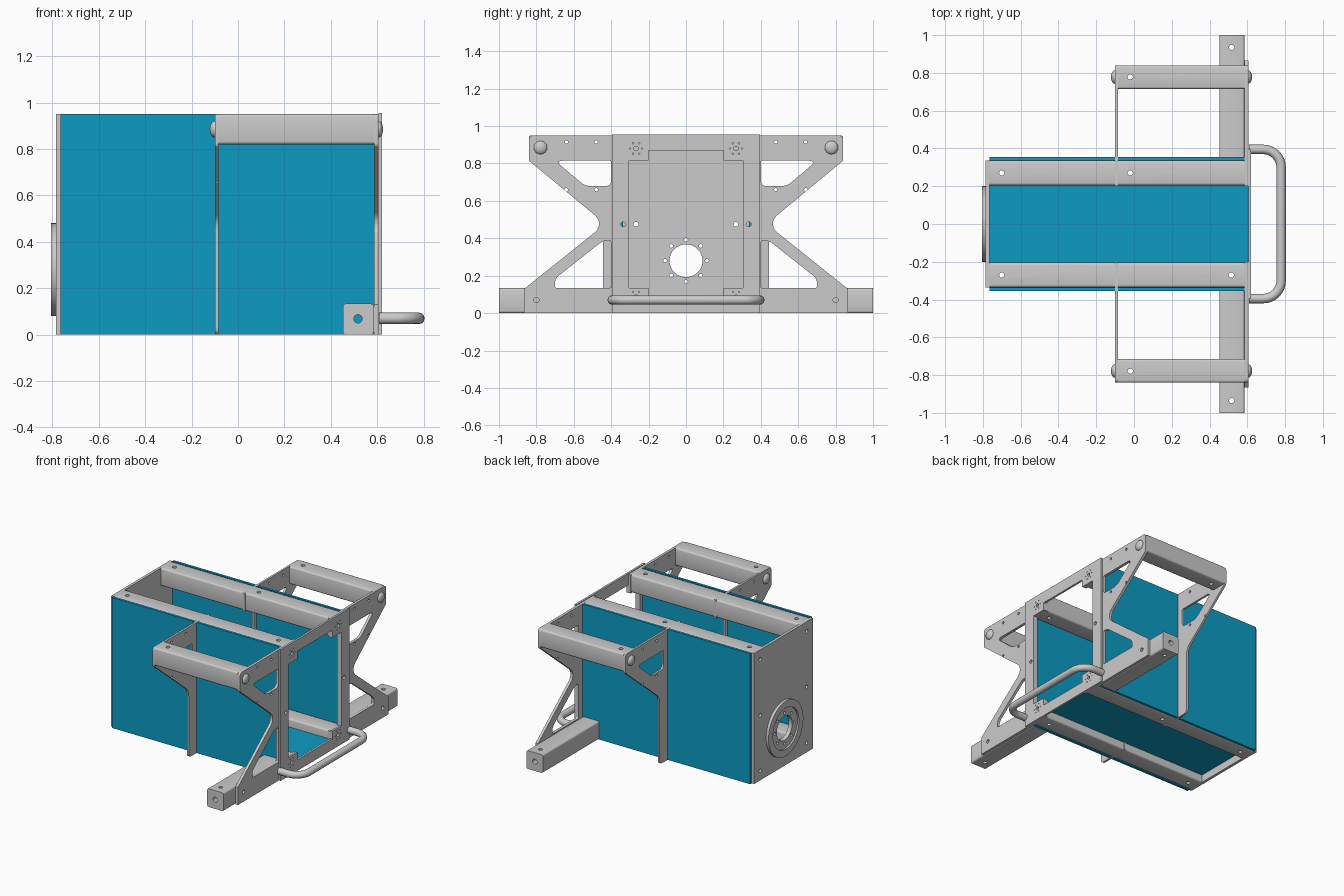
import bpy, bmesh, math
from mathutils import Matrix, Vector

if "Cube" in bpy.data.objects:
    bpy.data.objects.remove(bpy.data.objects["Cube"])

blue = bpy.data.materials.new("blue_panel")
blue.diffuse_color = (0.004, 0.33, 0.55, 1)
blue.use_nodes = True
blue.node_tree.nodes["Principled BSDF"].inputs["Base Color"].default_value = blue.diffuse_color


def link(name, mesh, mat=None, smooth=True):
    ob = bpy.data.objects.new(name, mesh)
    bpy.context.collection.objects.link(ob)
    if mat:
        mesh.materials.append(mat)
    if smooth:
        bpy.ops.object.select_all(action='DESELECT')
        ob.select_set(True)
        bpy.context.view_layer.objects.active = ob
        bpy.ops.object.shade_smooth_by_angle(angle=math.radians(35))
    return ob


def circle(y, z, r, n=20):
    return [(y + r * math.cos(2 * math.pi * i / n), z + r * math.sin(2 * math.pi * i / n)) for i in range(n)]


def fillet(pts, s=1):
    """Round polygon corners; each point is (y, z) or (y, z, radius)."""
    out = []
    for i, p in enumerate(pts):
        c = Vector(p[:2])
        if len(p) == 2:
            out.append(c)
            continue
        a = (Vector(pts[i - 1][:2]) - c).normalized()
        b = (Vector(pts[(i + 1) % len(pts)][:2]) - c).normalized()
        p0, p1 = c + a * p[2], c + b * p[2]
        for k in range(6):
            t = k / 5
            out.append(p0 * (1 - t) ** 2 + c * 2 * t * (1 - t) + p1 * t * t)
    return [(q[0] * s, q[1]) for q in out]


def plate(name, loops, x0, x1):
    """Flat plate in the YZ plane; the first loop is the outline, the rest are holes."""
    cu = bpy.data.curves.new(name, 'CURVE')
    cu.dimensions, cu.fill_mode, cu.extrude = '2D', 'BOTH', (x1 - x0) / 2
    for lp in loops:
        sp = cu.splines.new('POLY')
        sp.points.add(len(lp) - 1)
        for pt, q in zip(sp.points, lp):
            pt.co = (q[0], q[1], 0, 1)
        sp.use_cyclic_u = True
    tmp = bpy.data.objects.new(name + "_curve", cu)
    bpy.context.collection.objects.link(tmp)
    dg = bpy.context.evaluated_depsgraph_get()
    me = bpy.data.meshes.new_from_object(tmp.evaluated_get(dg))
    bpy.data.objects.remove(tmp)
    me.transform(Matrix(((0, 0, 1, (x0 + x1) / 2), (1, 0, 0, 0), (0, 1, 0, 0), (0, 0, 0, 1))))
    bm = bmesh.new()
    bm.from_mesh(me)
    bmesh.ops.remove_doubles(bm, verts=bm.verts, dist=1e-5)
    bmesh.ops.recalc_face_normals(bm, faces=bm.faces)
    bm.to_mesh(me)
    return link(name, me)


def box(name, lo, hi, mat=None, axis=None, drills=()):
    """Box; long edges along axis are rounded, drills are (point, direction, radius)."""
    lo, hi = Vector(lo), Vector(hi)
    bm = bmesh.new()
    bmesh.ops.create_cube(bm, size=1)
    for v in bm.verts:
        v.co = Vector([(lo[i] + hi[i]) / 2 + v.co[i] * (hi[i] - lo[i]) for i in range(3)])
    if axis is not None:
        ed = [e for e in bm.edges if abs((e.verts[0].co - e.verts[1].co).normalized()[axis]) > .9]
        bmesh.ops.bevel(bm, geom=ed, offset=.012, segments=3, profile=.5, affect='EDGES')
    me = bpy.data.meshes.new(name)
    bm.to_mesh(me)
    ob = link(name, me, mat, False)
    for p, d, r in drills:
        cb = bmesh.new()
        m = Matrix.Translation(p) @ Vector((0, 0, 1)).rotation_difference(Vector(d)).to_matrix().to_4x4()
        bmesh.ops.create_cone(cb, cap_ends=True, segments=20, radius1=r, radius2=r, depth=2, matrix=m)
        cm = bpy.data.meshes.new("cutter")
        cb.to_mesh(cm)
        cut = link("cutter", cm, None, False)
        cut.hide_render = True
        mod = ob.modifiers.new("drill", 'BOOLEAN')
        mod.operation, mod.solver, mod.object = 'DIFFERENCE', 'EXACT', cut
        bpy.context.view_layer.objects.active = ob
        bpy.ops.object.modifier_apply(modifier=mod.name)
        bpy.data.objects.remove(cut)
    ob.select_set(False)
    link_smooth(ob)
    return ob


def link_smooth(ob):
    bpy.ops.object.select_all(action='DESELECT')
    ob.select_set(True)
    bpy.context.view_layer.objects.active = ob
    bpy.ops.object.shade_smooth_by_angle(angle=math.radians(35))


# Lengthwise bays of the box: rear and front, split by the middle plates
bays = {"rear": (-.765, -.1), "front": (-.085, .585)}
UP = (0, 0, 1)
inner = [(.2, .13), (.305, .13), (.305, .815), (.2, .815)]
top = [(.2, .95), (.84, .95, .025), (.84, .815, .01)]
win_up = [(.4, .815, .01), (.7, .815, .045), (.54, .68, .03), (.4, .68, .03)]
win_low = [(.4, .39, .02), (.44, .39, .03), (.7, .185, .025), (.7, .135, .01), (.4, .135, .01)]

for s, side in ((1, "left"), (-1, "right")):
    ys = lambda a, b: (min(a * s, b * s), max(a * s, b * s))
    small = [circle(s * y, z, .009, 12) for y in (.48, .64) for z in (.66, .915)]
    frame_holes = [circle(s * .335, .475, .013)]

    # Winged side plates: front with foot, middle with straight leg
    front = top + [(.465, .505, .03), (.465, .45, .03), (.865, .13), (.865, 0), (.2, 0)] + inner
    plate("front_wing_" + side, [fillet(front, s), fillet(win_up, s), fillet(win_low, s),
          circle(s * .8, .07, .014)] + small + frame_holes, .585, .605)
    mid = top + [(.445, .49, .04), (.445, 0, .03), (.2, 0)] + inner
    plate("middle_wing_" + side, [fillet(mid, s), fillet(win_up, s)] + small + frame_holes, -.1, -.085)

    # Panels and box rails
    for bay, (x0, x1) in bays.items():
        a, b = ys(.337, .355)
        box(f"side_panel_{bay}_{side}", (x0, a, 0), (x1, b, .95), blue)
        hx = -.7 if bay == "rear" else (-.02 if s > 0 else .515)
        a, b = ys(.205, .335)
        for z, lvl in ((0, "bottom"), (.82, "top")):
            box(f"{lvl}_rail_{bay}_{side}", (x0, a, z), (x1, b, z + .13), None, 0,
                [((hx, s * .27, z), UP, .014)])

    # Upper arm rail and lower foot bar
    a, b = ys(.715, .84)
    box("upper_arm_" + side, (-.085, a, .82), (.585, b, .95), None, 0, [((-.02, s * .778, .9), UP, .014)])
    a, b = ys(.355, 1)
    box("foot_bar_" + side, (.452, a, 0), (.585, b, .133), None, 1,
        [((.517, s * .935, .06), UP, .014), ((.517, s * .7, .068), (0, 1, 0), .018)])

    # Domed bolts on the arm ends
    for x, depth, end in ((.605, .02, "front"), (-.1, .022, "middle")):
        bm = bmesh.new()
        bmesh.ops.create_uvsphere(bm, u_segments=24, v_segments=12, radius=1,
            matrix=Matrix.Translation((x, s * .778, .885)) @ Matrix.Diagonal((depth, .036, .036, 1)))
        me = bpy.data.meshes.new("bolt")
        bm.to_mesh(me)
        link(f"arm_bolt_{end}_{side}", me)

# Floor panel
box("floor_panel", (-.765, -.205, .055), (.605, .205, .07), blue)

# Front frame with stepped corners
quarter = [(.305, .135), (.305, .815), (.2, .815), (.2, .87)]
half = [(.2, .08), (.2, .135)] + quarter
opening = half + [(-y, z) for y, z in reversed(half)]
outline = [(.395, 0), (.395, .955), (-.395, .955), (-.395, 0)]
holes = [circle(s * .335, .475, .013) for s in (1, -1)]
holes += [circle(s * .267 + .032 * math.cos(k * math.pi / 3), z + .032 * math.sin(k * math.pi / 3), .004, 8)
          for s in (1, -1) for z in (.88, .085) for k in range(6)]
holes += [circle(s * .267, z, .012) for s in (1, -1) for z in (.88, .085)]
plate("front_frame", [outline, opening] + holes, .605, .62)

# Rear end plate and round flange
ring = [circle(.112 * math.cos(k * math.pi / 4), .28 + .112 * math.sin(k * math.pi / 4), .01, 12) for k in range(8)]
bore = circle(0, .28, .088, 32)
corners = [circle(s * .267, z, .013) for s in (1, -1) for z in (.07, .475, .88)]
plate("end_plate", [[(-.337, 0), (.337, 0), (.337, .95), (-.337, .95)], bore] + ring + corners, -.785, -.765)
plate("flange_rim", [circle(0, .28, .2, 48), circle(0, .28, .15, 48)], -.805, -.785)
plate("flange_hub", [circle(0, .28, .15, 48), bore] + ring, -.793, -.785)

# Bent tube handle
r, yo, xo = .095, .395, .779
path = [(.61, yo)] + [(xo - r + r * math.sin(t), yo - r + r * math.cos(t))
                      for t in [k * math.pi / 16 for k in range(9)]]
path += [(x, -y) for x, y in reversed(path)]
cu = bpy.data.curves.new("handle", 'CURVE')
cu.dimensions, cu.bevel_depth, cu.bevel_resolution, cu.use_fill_caps = '3D', .025, 4, True
sp = cu.splines.new('POLY')
sp.points.add(len(path) - 1)
for pt, q in zip(sp.points, path):
    pt.co = (q[0], q[1], .07, 1)
tmp = bpy.data.objects.new("handle_curve", cu)
bpy.context.collection.objects.link(tmp)
me = bpy.data.meshes.new_from_object(tmp.evaluated_get(bpy.context.evaluated_depsgraph_get()))
bpy.data.objects.remove(tmp)
link("handle", me)
